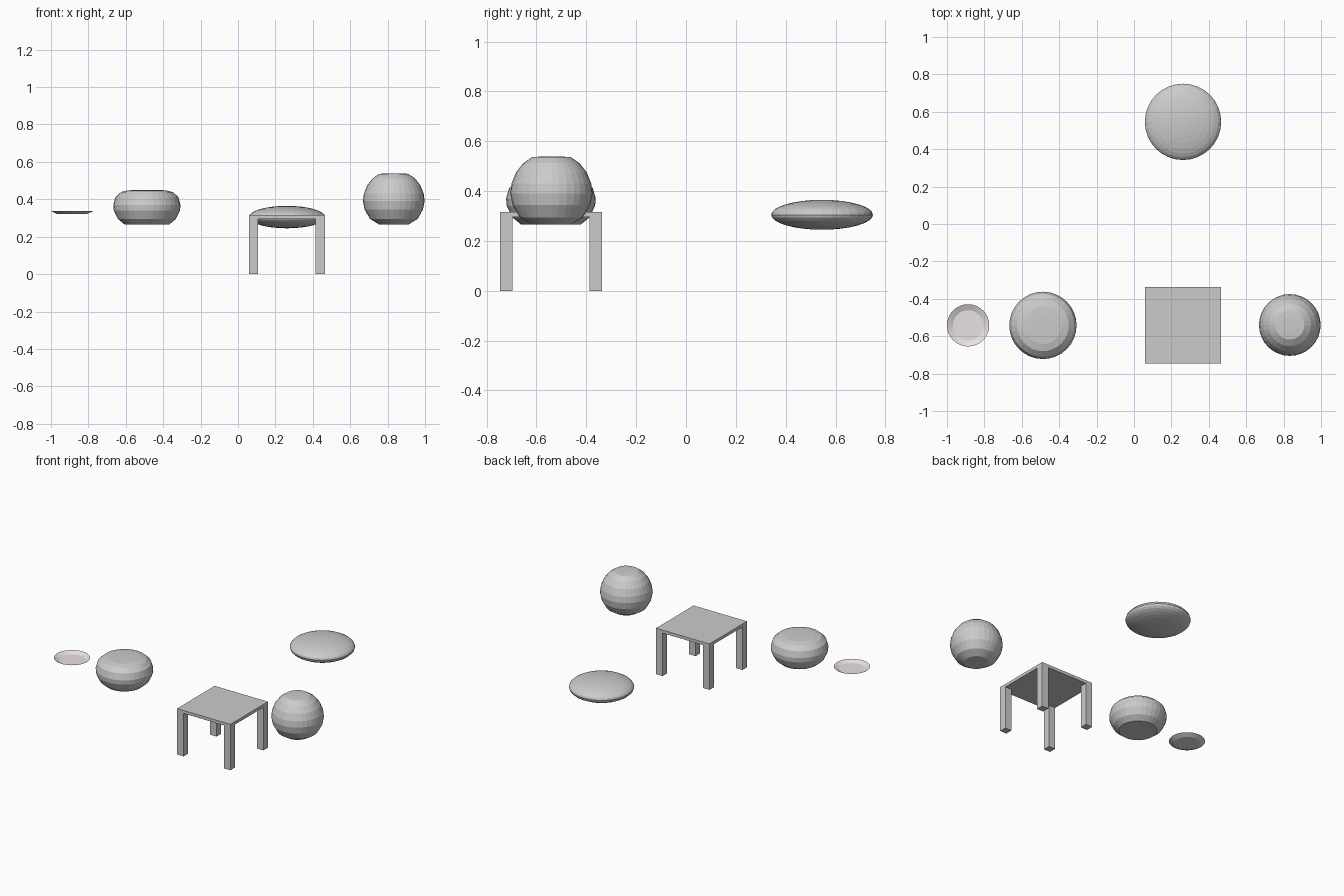
import bpy, bmesh
from math import cos, sin, pi

if "Cube" in bpy.data.objects:
    bpy.data.objects.remove(bpy.data.objects["Cube"])


def finish(name, bm, color=None):
    bmesh.ops.recalc_face_normals(bm, faces=bm.faces)
    mesh = bpy.data.meshes.new(name)
    bm.to_mesh(mesh)
    bm.free()
    obj = bpy.data.objects.new(name, mesh)
    bpy.context.collection.objects.link(obj)
    if color:
        mat = bpy.data.materials.new(name + "_colour")
        mat.diffuse_color = color
        mat.use_nodes = True
        mat.node_tree.nodes["Principled BSDF"].inputs["Base Color"].default_value = mat.diffuse_color
        mesh.materials.append(mat)
    return obj


def lathe(name, profile, x, y, color=None, segments=32):
    """Spin a (radius, z) profile around a vertical axis at x, y."""
    bm = bmesh.new()
    pts = [bm.verts.new((x + r, y, z)) for r, z in profile]
    edges = [bm.edges.new(pair) for pair in zip(pts, pts[1:])]
    bmesh.ops.spin(bm, geom=pts + edges, cent=(x, y, 0), axis=(0, 0, 1),
                   angle=2 * pi, steps=segments)
    bmesh.ops.remove_doubles(bm, verts=bm.verts, dist=0.0002)
    return finish(name, bm, color)


def box(name, x0, x1, y0, y1, z0, z1):
    bm = bmesh.new()
    bmesh.ops.create_cube(bm, size=1)
    for v in bm.verts:
        v.co = ((x0 + x1) / 2 + v.co.x * (x1 - x0),
                (y0 + y1) / 2 + v.co.y * (y1 - y0),
                (z0 + z1) / 2 + v.co.z * (z1 - z0))
    return finish(name, bm)


# Table: thin square top with four flush corner legs
X0, X1, Y0, Y1 = 0.058, 0.465, -0.747, -0.338
LEG, UNDER = 0.05, 0.296
box("table_top", X0, X1, Y0, Y1, UNDER, 0.317)
for side, lx in (("left", X0), ("right", X1 - LEG)):
    for end, ly in (("front", Y0), ("back", Y1 - LEG)):
        box(f"{end}_{side}_leg", lx, lx + LEG, ly, ly + LEG, 0, UNDER)

# Shallow open saucer
lathe("saucer", [(0, 0.322), (0.081, 0.322), (0.113, 0.337)],
      -0.887, -0.542, (0.82, 0.75, 0.75, 1))

# Squat rounded pot with a flat base
lathe("squat_pot",
      [(0, 0.266), (0.12, 0.266), (0.155, 0.295), (0.177, 0.34), (0.18, 0.37),
       (0.168, 0.412), (0.138, 0.439), (0.10, 0.448), (0.05, 0.45), (0, 0.45)],
      -0.487, -0.542)

# Round pot with a flat base and blunt top
lathe("round_pot",
      [(0, 0.266), (0.08, 0.266), (0.127, 0.295), (0.156, 0.345), (0.165, 0.39),
       (0.160, 0.43), (0.142, 0.475), (0.113, 0.512), (0.078, 0.536),
       (0.04, 0.539), (0, 0.539)],
      0.833, -0.54)

# Flattened cushion
steps = 16
lathe("cushion",
      [(0.204 * abs(sin(pi * i / steps)), 0.305 - 0.06 * cos(pi * i / steps))
       for i in range(steps + 1)],
      0.262, 0.546)
